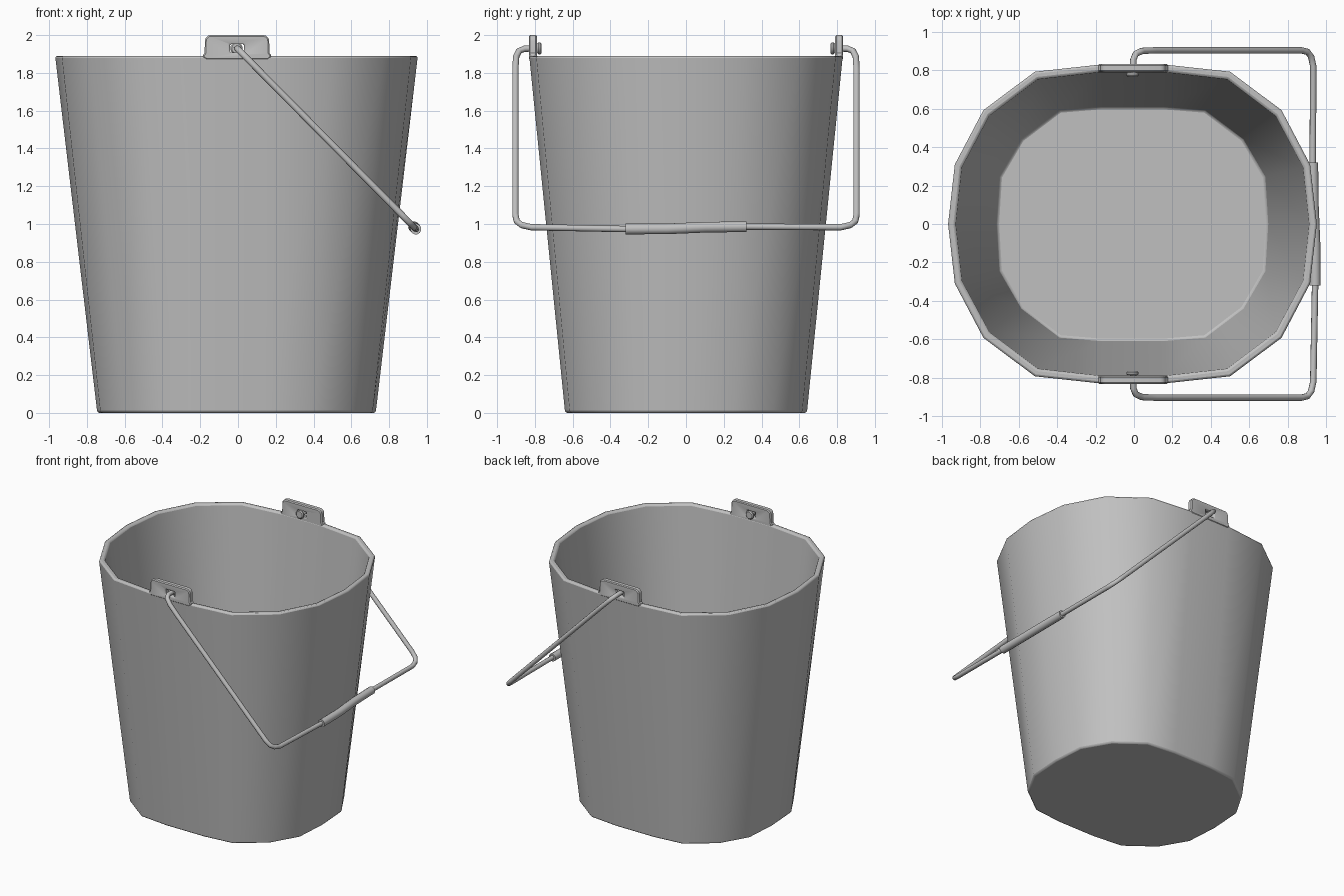
import bpy, bmesh, math
from mathutils import Vector

cube = bpy.data.objects.get("Cube")
if cube:
    bpy.data.objects.remove(cube, do_unlink=True)

metal = bpy.data.materials.new("grey metal")
metal.use_nodes = True
GREY = (0.53, 0.53, 0.53, 1)
metal.diffuse_color = GREY
metal.node_tree.nodes["Principled BSDF"].inputs["Base Color"].default_value = GREY


def make_object(name, bm, smooth=35):
    bmesh.ops.recalc_face_normals(bm, faces=bm.faces)
    mesh = bpy.data.meshes.new(name)
    bm.to_mesh(mesh)
    bm.free()
    mesh.materials.append(metal)
    obj = bpy.data.objects.new(name, mesh)
    bpy.context.collection.objects.link(obj)
    bpy.ops.object.select_all(action='DESELECT')
    obj.select_set(True)
    bpy.context.view_layer.objects.active = obj
    bpy.ops.object.shade_smooth_by_angle(angle=math.radians(smooth))
    return obj


def bevel(obj, width, segments=1):
    mod = obj.modifiers.new("soft edge", 'BEVEL')
    mod.width, mod.segments = width, segments
    mod.limit_method, mod.angle_limit = 'ANGLE', math.radians(45)


def mirrored(quarter, shift):
    """Complete a quarter outline (from +x to +y) into a closed loop."""
    half = quarter + [(-x, y) for x, y in reversed(quarter[1:])]
    half += [(-quarter[0][0], 0)]
    loop = half + [(x, -y) for x, y in reversed(half[1:-1])]
    return [(x + shift, y) for x, y in loop]


def bridge(bm, a, b):
    for i in range(len(a)):
        j = (i + 1) % len(a)
        bm.faces.new((a[i], a[j], b[j], b[i]))


# Bucket: tapered outer wall, rim, inner wall and floor
top = [(0.96, 0), (0.925, 0.31), (0.776, 0.593), (0.508, 0.793), (0.168, 0.83)]
base = [(0.737, 0), (0.72, 0.255), (0.6, 0.46), (0.395, 0.615), (0.163, 0.64)]
inner_top = [(0.92, 0), (0.888, 0.295), (0.745, 0.563), (0.493, 0.753), (0.168, 0.79)]
inner_base = [(0.705, 0), (0.69, 0.245), (0.576, 0.44), (0.378, 0.59), (0.16, 0.608)]
RIM = 1.89
bm = bmesh.new()
rings = []
for outline, z in ((base, 0), (top, RIM), (inner_top, RIM), (inner_base, 0.03)):
    rings.append([bm.verts.new((x, y, z)) for x, y in mirrored(outline, -0.008)])
for a, b in zip(rings, rings[1:]):
    bridge(bm, a, b)
bm.faces.new(rings[0])
bm.faces.new(rings[-1])
bucket = make_object("bucket", bm)
bevel(bucket, 0.012, 2)


# Ears: rounded plates with a square hole for the handle
def ear_profile():
    pts = [(-0.165, 1.87), (0.165, 1.87), (0.185, 1.888), (0.172, 1.905)]
    r = 0.03
    for side, start in ((1, 0), (-1, 90)):
        for k in range(4):
            a = math.radians(start + 30 * k)
            pts.append((side * (0.17 - r) + r * math.cos(a), 2 - r + r * math.sin(a)))
    pts += [(-0.172, 1.905), (-0.185, 1.888)]
    return [(x - 0.005, z) for x, z in pts]


def box(name, centre, size):
    bm = bmesh.new()
    bmesh.ops.create_cube(bm, size=1)
    bmesh.ops.scale(bm, vec=size, verts=bm.verts)
    bmesh.ops.translate(bm, vec=centre, verts=bm.verts)
    return make_object(name, bm)


def sweep(name, path, radius, sides):
    """Tube along a path, with closed ends."""
    bm = bmesh.new()
    pts = [Vector(p) for p in path]
    rings = []
    for i, p in enumerate(pts):
        tangent = (pts[min(i + 1, len(pts) - 1)] - pts[max(i - 1, 0)]).normalized()
        u = tangent.cross(Vector((1, 0, 1))).normalized()
        if u.length < 0.5:
            u = Vector((0, 1, 0))
        u = normal_of_bail if abs(tangent.dot(normal_of_bail)) < 1e-3 else u
        v = tangent.cross(u)
        rings.append([bm.verts.new(p + radius * (u * math.cos(t) + v * math.sin(t)))
                      for t in (2 * math.pi * k / sides for k in range(sides))])
    for a, b in zip(rings, rings[1:]):
        bridge(bm, a, b)
    bm.faces.new(rings[0])
    bm.faces.new(rings[-1])
    return make_object(name, bm, 50)


PIVOT = Vector((-0.005, 0, 1.93))
SWING = Vector((0.94, 0, -0.95))
normal_of_bail = SWING.cross(Vector((0, 1, 0))).normalized()

for name, s in (("front", -1), ("back", 1)):
    bm = bmesh.new()
    sheets = [[bm.verts.new((x, s * y, z)) for x, z in ear_profile()]
              for y in (0.79, 0.832)]
    bridge(bm, *sheets)
    for sheet in sheets:
        bm.faces.new(sheet)
    ear = make_object(name + "_ear", bm)
    hole = box(name + "_hole_cutter", (-0.005, s * 0.81, 1.93), (0.075, 0.2, 0.045))
    hole.hide_render = True
    hole.hide_set(True)
    cut = ear.modifiers.new("handle hole", 'BOOLEAN')
    cut.object, cut.operation, cut.solver = hole, 'DIFFERENCE', 'EXACT'
    bevel(ear, 0.007)
    # Flattened wire end on the inside of the ear
    head = sweep(name + "_pin_head", [(-0.008, s * 0.765, 1.93), (-0.008, s * 0.788, 1.93)], 0.033, 12)
    bevel(head, 0.007)


# Handle: one bent wire lying in a tilted plane, (y, fraction of swing)
def on_bail(y, t):
    return PIVOT + SWING * t + Vector((0, y, 0))


arm = [(0.78, 0), (0.855, 0.002), (0.885, 0.015), (0.9, 0.05), (0.903, 0.12),
       (0.903, 0.93), (0.895, 0.965), (0.87, 0.985), (0.82, 0.997)]
middle = [(-0.32, 1.007), (-0.1, 1.006), (0.1, 0.997), (0.32, 0.994)]
wire = [(-y, t) for y, t in arm] + middle + [(y, t) for y, t in reversed(arm)]
sweep("handle_wire", [on_bail(y, t) for y, t in wire], 0.017, 10)
sweep("handle_grip", [on_bail(y, t) for y, t in middle], 0.029, 12)
